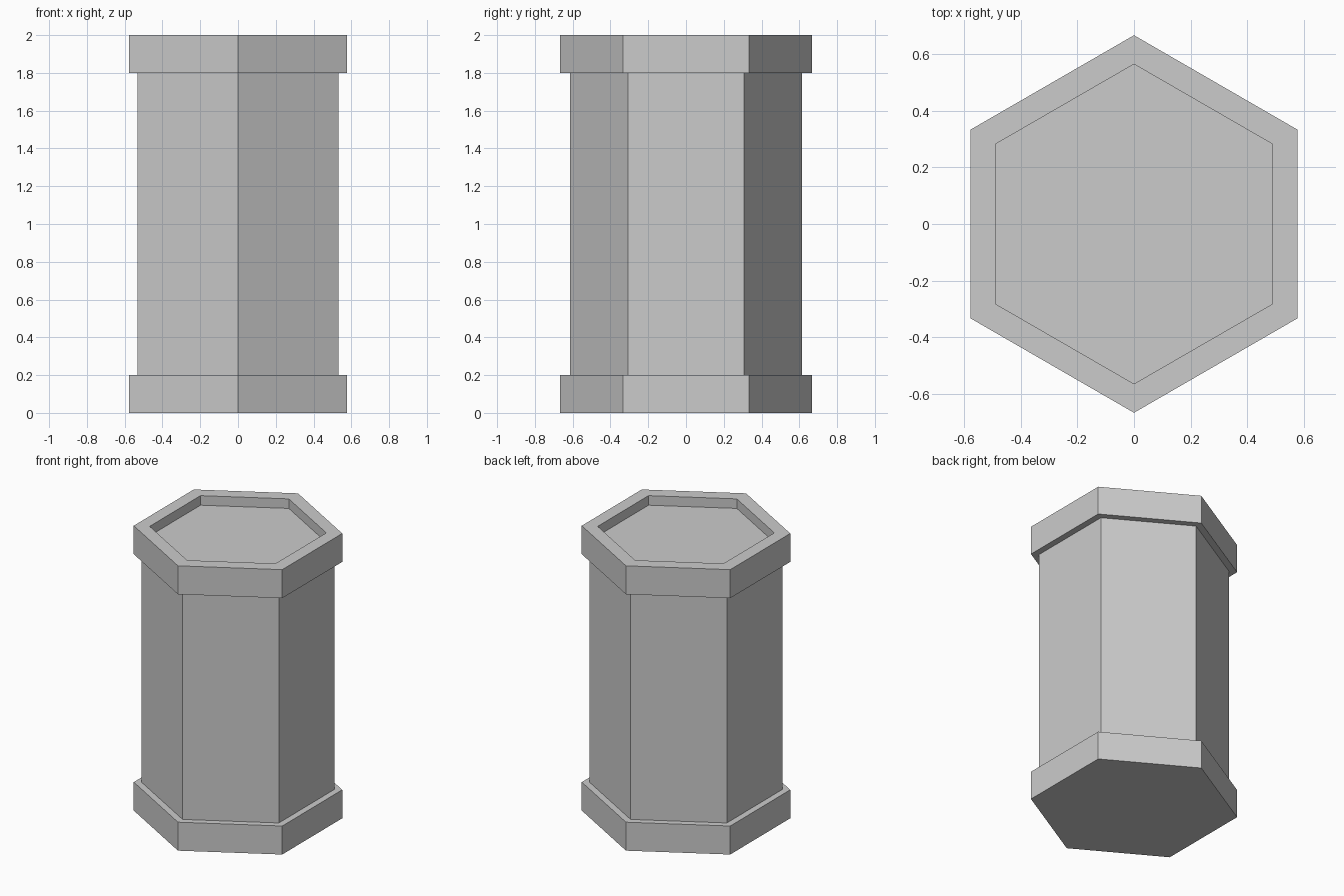
import bpy
import bmesh
from math import cos, sin, pi

if "Cube" in bpy.data.objects:
    bpy.data.objects.remove(bpy.data.objects["Cube"])

SIDES = 6

# Profile (radius, height) from the bottom face, up the outside, into the top recess
PROFILE = [
    (0.666, 0.0), (0.666, 0.2),      # base band
    (0.615, 0.2), (0.615, 1.8),      # shaft
    (0.666, 1.8), (0.666, 2.0),      # top band
    (0.564, 2.0), (0.564, 1.933),    # rim and recessed lid
]


def hex_lathe(name, profile):
    """Stack hexagonal rings along z and close both ends."""
    bm = bmesh.new()
    rings = []
    for r, z in profile:
        angles = [pi / 2 + 2 * pi * i / SIDES for i in range(SIDES)]
        rings.append([bm.verts.new((r * cos(a), r * sin(a), z)) for a in angles])
    for low, high in zip(rings, rings[1:]):
        for i in range(SIDES):
            j = (i + 1) % SIDES
            bm.faces.new((low[i], low[j], high[j], high[i]))
    bm.faces.new(rings[0][::-1])
    bm.faces.new(rings[-1])
    mesh = bpy.data.meshes.new(name)
    bm.to_mesh(mesh)
    bm.free()
    obj = bpy.data.objects.new(name, mesh)
    bpy.context.collection.objects.link(obj)
    return obj


# Hexagonal barrel with bands and sunken lid
hex_lathe("hexagonal_barrel", PROFILE)
